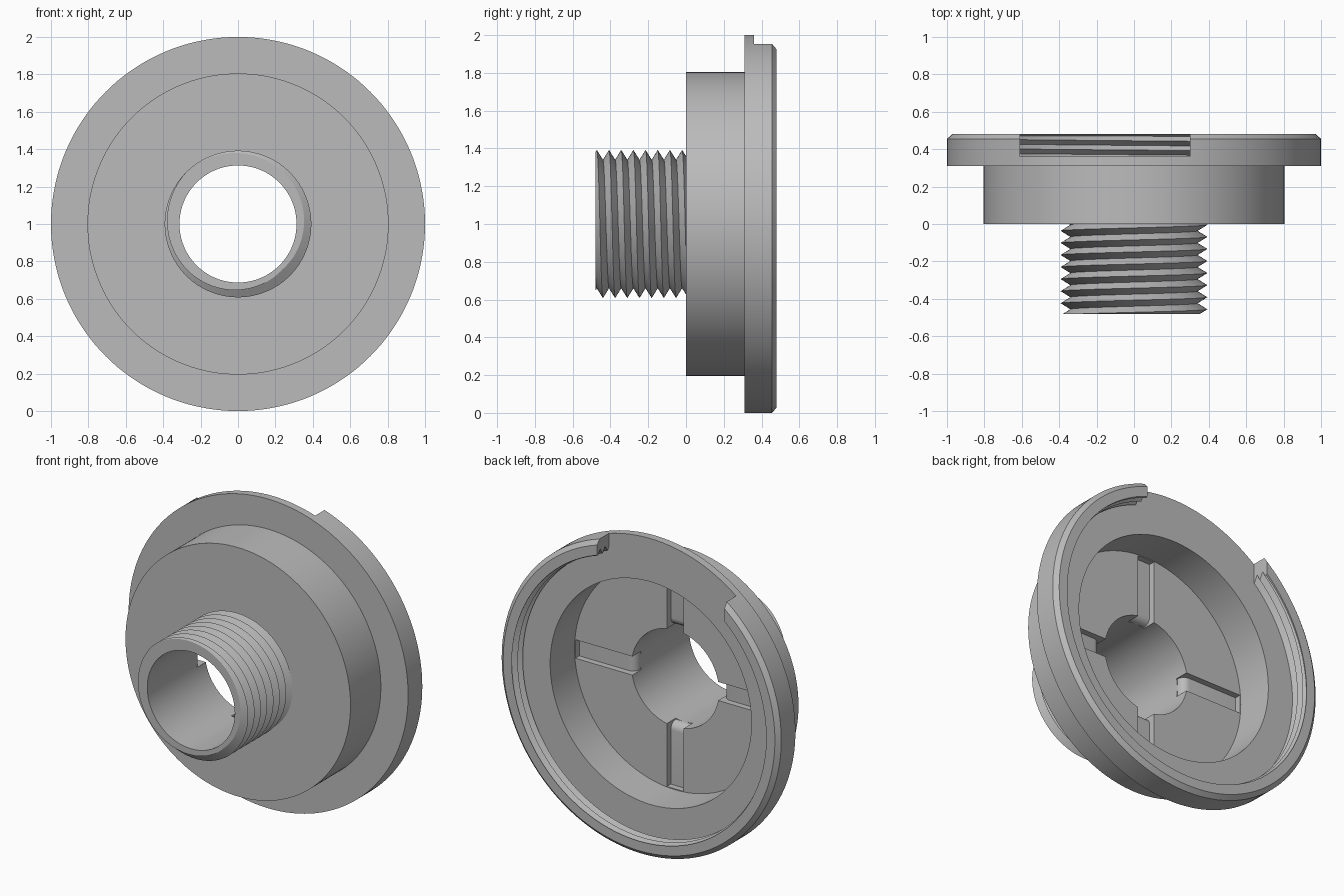
import bpy, bmesh, math
from mathutils import Matrix

if "Cube" in bpy.data.objects:
    bpy.data.objects.remove(bpy.data.objects["Cube"])

grey = bpy.data.materials.new("plain_grey")
grey.use_nodes = True
grey.diffuse_color = (0.5, 0.5, 0.5, 1)
grey.node_tree.nodes["Principled BSDF"].inputs["Base Color"].default_value = grey.diffuse_color

CENTRE = 1.0      # height of the turning axis, which runs along y


def make_object(name, bm):
    bmesh.ops.recalc_face_normals(bm, faces=bm.faces)
    mesh = bpy.data.meshes.new(name)
    bm.to_mesh(mesh)
    bm.free()
    mesh.materials.append(grey)
    obj = bpy.data.objects.new(name, mesh)
    bpy.context.collection.objects.link(obj)
    return obj


def thread_points(phi, y0, y1, crest, root, pitch, start):
    """Cross-section (radius, y) of a right-hand V thread, clipped to y0..y1."""
    turn = phi / math.tau
    points = []
    for k in range(-4, 2 * int((y1 - y0) / pitch) + 6):
        y = min(max(start + pitch * (turn + k / 2), y0), y1)
        wave = ((y - start) / pitch - turn) % 1
        points.append((root + (crest - root) * abs(1 - 2 * wave), y))
    return points


def turned_solid(name, section, steps=144):
    """Sweep a closed section, which may vary with the angle, around the axis."""
    bm = bmesh.new()
    columns = []
    for i in range(steps + 1):
        phi = math.tau * i / steps
        columns.append([bm.verts.new((r * math.sin(phi), y, CENTRE + r * math.cos(phi)))
                        for r, y in section(phi)])
    for a, b in zip(columns, columns[1:]):
        for j in range(len(a)):
            n = (j + 1) % len(a)
            bm.faces.new((a[j], a[n], b[n], b[j]))
    bmesh.ops.remove_doubles(bm, verts=bm.verts, dist=1e-5)
    bmesh.ops.dissolve_degenerate(bm, edges=bm.edges, dist=1e-6)
    return make_object(name, bm)


def extrude_outline(bm, outline, offset, matrix=Matrix()):
    """Extrude a closed 3D outline by a vector and add it to bm."""
    face = bm.faces.new([bm.verts.new(p) for p in outline])
    new = bmesh.ops.extrude_face_region(bm, geom=[face], use_keep_orig=True)["geom"]
    moved = [v for v in new if isinstance(v, bmesh.types.BMVert)]
    bmesh.ops.translate(bm, verts=moved, vec=offset)
    bmesh.ops.transform(bm, verts=moved + list(face.verts), matrix=matrix)


def cut(target, cutter):
    mod = target.modifiers.new("cut", "BOOLEAN")
    mod.operation, mod.solver, mod.object = "DIFFERENCE", "EXACT", cutter
    bpy.context.view_layer.objects.active = target
    bpy.ops.object.modifier_apply(modifier=mod.name)
    bpy.data.objects.remove(cutter)


BORE, FLOOR, SEAT = 0.313, 0.11, 0.36


# Hollow neck with an outer thread
def neck_section(phi):
    return [(BORE, -0.48)] + thread_points(phi, -0.48, 0, 0.392, 0.34, 0.0645, -0.472) + [(BORE, 0)]


# Cup with a flange and an inner thread in its rim
def cup_section(phi):
    inner = thread_points(phi, SEAT, 0.47, 0.9, 0.935, 0.05, 0.37)
    return ([(BORE, 0), (0.805, 0), (0.805, 0.31), (1, 0.31), (1, 0.455), (0.972, 0.48), (0.91, 0.48)]
            + inner[::-1] + [(0.72, SEAT), (0.72, FLOOR), (BORE, FLOOR)])


neck = turned_solid("threaded_neck", neck_section)
cup = turned_solid("flanged_cup", cup_section)

# Open notch in the top of the rim
bm = bmesh.new()
extrude_outline(bm, [(-0.61, SEAT, 1.3), (0.3, SEAT, 1.3), (0.3, 0.6, 1.3), (-0.61, 0.6, 1.3)], (0, 0, 1))
cut(cup, make_object("notch_cutter", bm))

# Cross of shallow slots in the cup floor, rounded where they meet the bore
bm = bmesh.new()
slot = [(0.25, 0.2), (0.714, 0.2), (0.714, 0.07)]
for i in range(7):
    a = math.pi / 2 * (1 + i / 6)
    slot.append((BORE + 0.05 + 0.05 * math.cos(a), 0.02 + 0.05 * math.sin(a)))
slot.append((0.25, 0.02))
to_axis = Matrix.Translation((0, 0, CENTRE))
for i in range(4):
    extrude_outline(bm, [(r, y, -0.06) for r, y in slot], (0, 0, 0.12),
                    to_axis @ Matrix.Rotation(i * math.pi / 2, 4, "Y"))
cut(cup, make_object("slot_cutter", bm))

# Smooth round walls, sharp edges
for obj in (neck, cup):
    bpy.ops.object.select_all(action="DESELECT")
    obj.select_set(True)
    bpy.context.view_layer.objects.active = obj
    bpy.ops.object.shade_smooth_by_angle(angle=math.radians(30))
